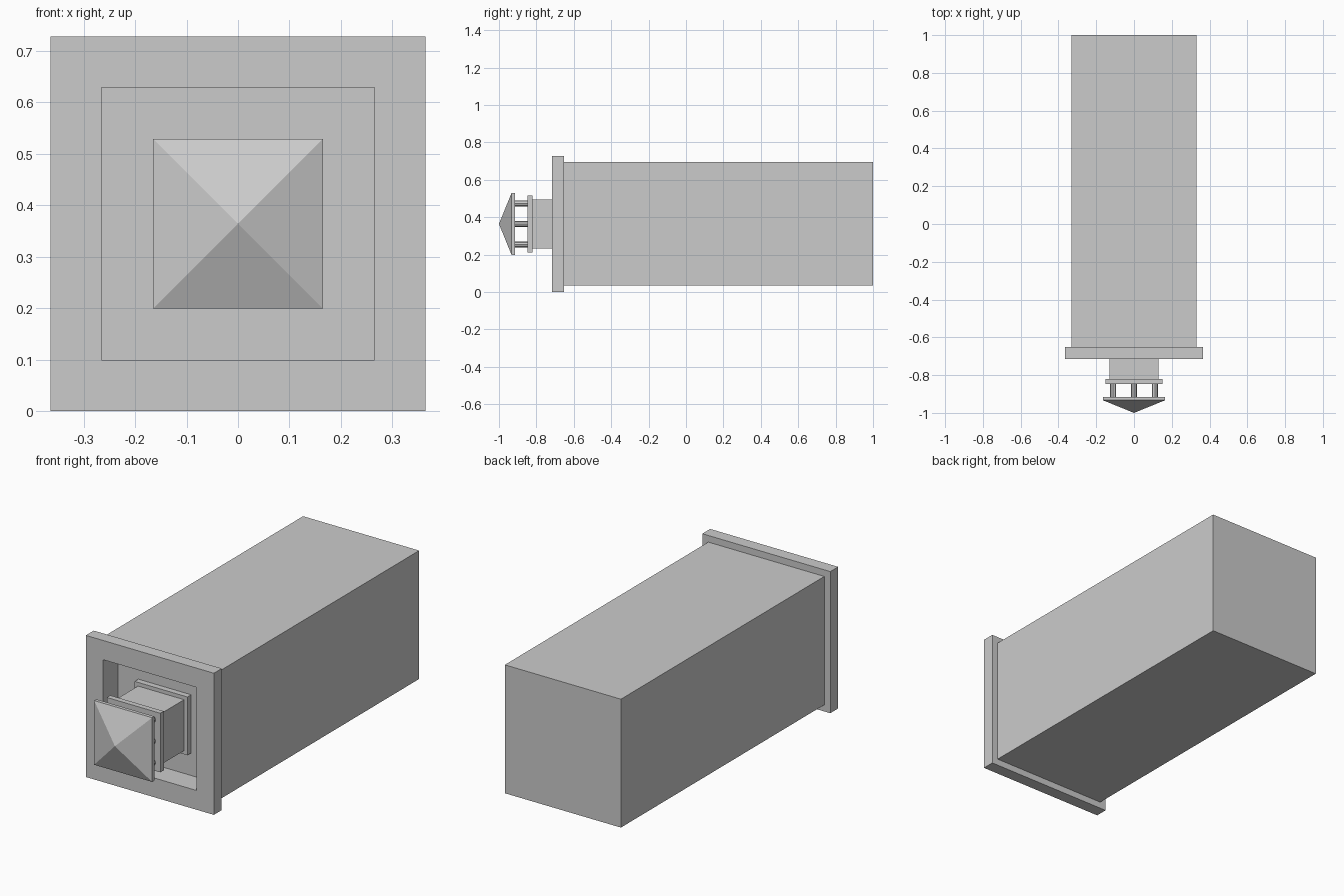
import bpy, bmesh, math

if "Cube" in bpy.data.objects:
    bpy.data.objects.remove(bpy.data.objects["Cube"])

CZ = 0.364  # height of the long axis


def finish(name, bm):
    bmesh.ops.recalc_face_normals(bm, faces=bm.faces)
    me = bpy.data.meshes.new(name)
    bm.to_mesh(me)
    bm.free()
    ob = bpy.data.objects.new(name, me)
    bpy.context.collection.objects.link(ob)
    return ob


def square_loft(name, rings):
    """Skin square rings given as (y, half size); half size 0 makes a point."""
    bm = bmesh.new()
    loops = []
    for y, h in rings:
        if h == 0:
            loops.append([bm.verts.new((0, y, CZ))] * 4)
        else:
            loops.append([bm.verts.new((sx * h, y, CZ + sz * h))
                          for sx, sz in ((-1, -1), (1, -1), (1, 1), (-1, 1))])
    for a, b in zip(loops, loops[1:]):
        for i in range(4):
            j = (i + 1) % 4
            corners = list(dict.fromkeys((a[i], a[j], b[j], b[i])))
            bm.faces.new(corners)
    for end in (loops[0], loops[-1]):
        if len(set(end)) == 4:
            bm.faces.new(end)
    return finish(name, bm)


# shaft and rim collar with a shallow square recess in the front
square_loft("chimney_shaft", [(1, 0.33), (-0.652, 0.33), (-0.652, 0.364),
                              (-0.716, 0.364), (-0.716, 0.265), (-0.595, 0.265)])

# flue rising out of the recess, with a flange at each end
square_loft("flue", [(-0.595, 0.15), (-0.625, 0.15), (-0.625, 0.131),
                     (-0.82, 0.131), (-0.82, 0.152), (-0.848, 0.152)])

# pyramid cap on a thin plate
square_loft("flue_cap", [(-0.915, 0.165), (-0.933, 0.165), (-1, 0)])

# ring of eight small posts holding the cap
for i in (-1, 0, 1):
    for k in (-1, 0, 1):
        if i == k == 0:
            continue
        bpy.ops.mesh.primitive_cylinder_add(
            vertices=8, radius=0.016, depth=0.071,
            location=(i * 0.11, -0.8815, CZ + k * 0.11),
            rotation=(math.pi / 2, 0, 0))
        bpy.context.object.name = "cap_post"
